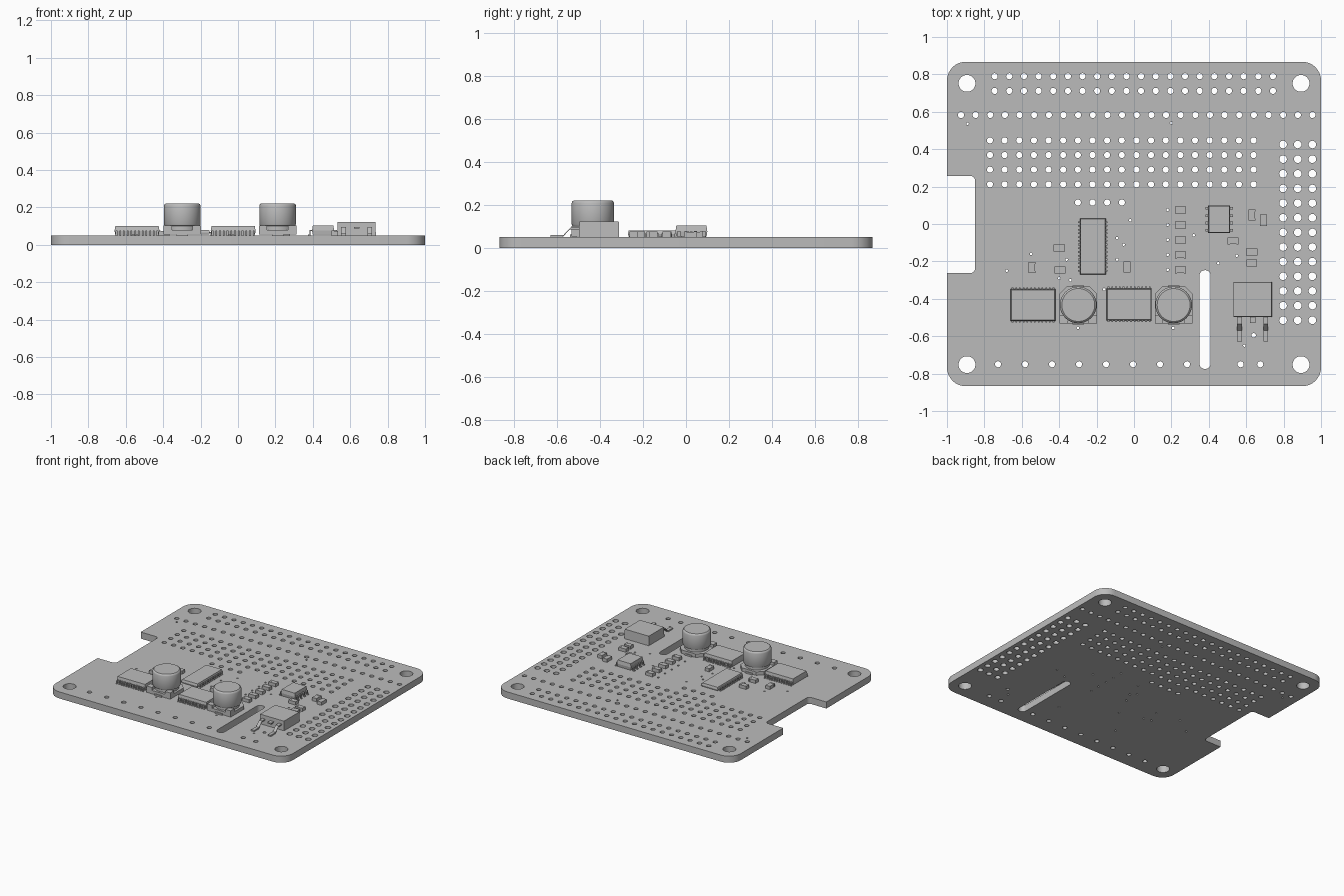
import bpy, bmesh, math
from mathutils import Vector, Matrix

cube = bpy.data.objects.get("Cube")
if cube:
    bpy.data.objects.remove(cube, do_unlink=True)

grey = bpy.data.materials.new("plain grey")
grey.use_nodes = True
grey.diffuse_color = (0.5, 0.5, 0.5, 1)
grey.node_tree.nodes["Principled BSDF"].inputs["Base Color"].default_value = grey.diffuse_color
TOP = 0.05  # upper face of the board


def link(name, mesh, matrix=None):
    mesh.materials.clear()
    mesh.materials.append(grey)
    obj = bpy.data.objects.new(name, mesh)
    bpy.context.collection.objects.link(obj)
    if matrix:
        obj.matrix_world = matrix
    return obj


def finish(name, bm, x=0, y=0, turn=0):
    bmesh.ops.recalc_face_normals(bm, faces=bm.faces)
    mesh = bpy.data.meshes.new(name)
    bm.to_mesh(mesh)
    bm.free()
    return link(name, mesh, Matrix.Translation((x, y, TOP)) @ Matrix.Rotation(turn, 4, "Z"))


def box(bm, x, y, z0, z1, w, d, taper=0):
    """Upright box between two heights, optionally narrower at the top."""
    verts = bmesh.ops.create_cube(bm, size=1)["verts"]
    for v in verts:
        inset = taper if v.co.z > 0 else 0
        v.co = (x + v.co.x * (w - inset), y + v.co.y * (d - inset), z1 if v.co.z > 0 else z0)


def prism(bm, points, offset):
    """Extrude a flat outline along an offset."""
    face = bm.faces.new([bm.verts.new(p) for p in points])
    new = bmesh.ops.extrude_face_region(bm, geom=[face])["geom"]
    bmesh.ops.translate(bm, verts=[g for g in new if isinstance(g, bmesh.types.BMVert)], vec=offset)


def smooth(obj):
    bpy.ops.object.select_all(action="DESELECT")
    obj.select_set(True)
    bpy.context.view_layer.objects.active = obj
    bpy.ops.object.shade_smooth_by_angle(angle=math.radians(35))


# ---------- circuit board ----------
def rounded(corners, steps=8):
    """Round the right-angled corners (x, y, radius) of an outline."""
    out = []
    for i, (x, y, r) in enumerate(corners):
        p = Vector((x, y))
        before = (Vector(corners[i - 1][:2]) - p).normalized()
        after = (Vector(corners[(i + 1) % len(corners)][:2]) - p).normalized()
        centre = p + (before + after) * r
        for k in range(steps + 1):
            a = math.pi / 2 * k / steps
            out.append(centre - after * r * math.cos(a) - before * r * math.sin(a))
    return out


def circle(x, y, r, sides=16):
    return [(x + r * math.cos(2 * math.pi * k / sides), y + r * math.sin(2 * math.pi * k / sides))
            for k in range(sides)]


def hole_grid(x, y, columns, rows=1, r=0.0165, pitch=0.0783):
    return [circle(x + c * pitch, y - row * pitch, r) for c in range(columns) for row in range(rows)]


R = 0.1
outline = rounded([(1, -0.867, R), (1, 0.867, R), (-1, 0.867, R), (-1, 0.257, 0.002),
                   (-0.85, 0.257, 0.025), (-0.85, -0.262, 0.025), (-1, -0.262, 0.002), (-1, -0.867, R)])
slot = rounded([(0.35, -0.775, 0.029), (0.41, -0.775, 0.029), (0.41, -0.247, 0.029), (0.35, -0.247, 0.029)])
loops = [outline, slot]
loops += [circle(sx * 0.893, sy * 0.752, 0.045, 32) for sx in (-1, 1) for sy in (-1, 1)]
loops += hole_grid(-0.745, 0.79, 20, 2)
loops += hole_grid(-0.925, 0.583, 25)
loops += hole_grid(-0.77, 0.447, 19, 4)
loops += hole_grid(-0.3, 0.115, 4)
loops += hole_grid(0.797, 0.425, 3, 13, r=0.0205)
loops += hole_grid(-0.727, -0.75, 8, pitch=0.1444)
loops += hole_grid(0.57, -0.75, 2, pitch=0.105)
loops += hole_grid(0.18, 0.075, 1, 5, r=0.007, pitch=0.08)
vias = [(-0.89, 0.535), (0.2, 0.54), (-0.02, 0.02), (0.32, -0.06), (-0.09, -0.075), (-0.055, -0.11),
        (-0.09, -0.19), (-0.55, -0.16), (-0.68, -0.25), (-0.36, -0.19), (-0.34, -0.3), (-0.4, -0.29),
        (-0.16, -0.35), (-0.3, -0.556), (0.21, -0.556), (0.45, -0.21), (0.55, -0.17), (0.59, -0.65)]
loops += [circle(x, y, 0.007, 10) for x, y in vias]
loops.append(circle(0.64, -0.595, 0.012))

curve = bpy.data.curves.new("board_outline", "CURVE")
curve.dimensions = "2D"
curve.fill_mode = "BOTH"
curve.extrude = TOP / 2
for loop in loops:
    spline = curve.splines.new("POLY")
    spline.points.add(len(loop) - 1)
    for point, p in zip(spline.points, loop):
        point.co = (p[0], p[1], 0, 1)
    spline.use_cyclic_u = True
helper = bpy.data.objects.new("board_outline", curve)
bpy.context.collection.objects.link(helper)
bpy.context.view_layer.update()
mesh = bpy.data.meshes.new_from_object(helper.evaluated_get(bpy.context.evaluated_depsgraph_get()))
bpy.data.objects.remove(helper, do_unlink=True)
bm = bmesh.new()
bm.from_mesh(mesh)
bmesh.ops.remove_doubles(bm, verts=bm.verts, dist=0.00005)
bmesh.ops.translate(bm, verts=bm.verts, vec=(0, 0, -TOP / 2))
for f in bm.faces:
    f.smooth = False
smooth(finish("circuit_board", bm))


# ---------- chips with rows of bent pins ----------
def chip(name, x, y, length, width, span, height, pins, pitch, pin_width, turn=0):
    bm = bmesh.new()
    mid = height * 0.5
    box(bm, 0, 0, mid, height, length, width, 0.008)
    box(bm, 0, 0, 0.004, mid, length - 0.006, width - 0.006, -0.006)
    for side in (-1, 1):
        for i in range(pins):
            px = (i - (pins - 1) / 2) * pitch
            reach = (span - width) / 2
            box(bm, px, side * (width / 2 + reach * 0.2), mid - 0.003, mid + 0.003, pin_width, reach * 0.8)
            box(bm, px, side * (width / 2 + reach * 0.5), 0, mid + 0.003, pin_width, reach * 0.3)
            box(bm, px, side * (width / 2 + reach * 0.7), 0, 0.005, pin_width, reach * 0.6)
    finish(name, bm, x, y, turn)


chip("left_driver_chip", -0.54, -0.433, 0.24, 0.17, 0.2, 0.049, 12, 0.02, 0.009)
chip("right_driver_chip", -0.026, -0.43, 0.24, 0.17, 0.2, 0.049, 12, 0.02, 0.009)
chip("controller_chip", -0.22, -0.12, 0.3, 0.138, 0.168, 0.03, 14, 0.02, 0.009, math.pi / 2)
chip("small_chip", 0.455, 0.025, 0.148, 0.118, 0.163, 0.053, 4, 0.039, 0.014, math.pi / 2)


# ---------- round can capacitors ----------
def capacitor(name, x, y):
    bm = bmesh.new()
    h, c = 0.1, 0.04
    base = [(-h, -h), (h, -h), (h, h - c), (h - c, h), (c - h, h), (-h, h - c)]
    prism(bm, [(px, py, 0.004) for px, py in base], (0, 0, 0.026))
    for side in (-1, 1):
        box(bm, side * 0.078, -0.078, 0.03, 0.052, 0.044, 0.044)
        box(bm, 0, side * 0.09, 0, 0.012, 0.06, 0.03)
    finish(name + "_base", bm, x, y)
    # lathed can with a rounded top and a crimped neck
    profile = [(0, 0.02), (0.085, 0.02), (0.085, 0.05), (0.094, 0.052), (0.098, 0.06),
               (0.098, 0.158), (0.095, 0.166), (0.088, 0.171), (0, 0.171)]
    bm = bmesh.new()
    verts = [bm.verts.new((r, 0, z)) for r, z in profile]
    edges = [bm.edges.new(pair) for pair in zip(verts, verts[1:])]
    bmesh.ops.spin(bm, geom=verts + edges, axis=(0, 0, 1), angle=math.tau, steps=48)
    bmesh.ops.remove_doubles(bm, verts=bm.verts, dist=0.0001)
    smooth(finish(name + "_can", bm, x, y))


capacitor("left_capacitor", -0.298, -0.433)
capacitor("right_capacitor", 0.212, -0.433)

# ---------- power regulator ----------
bm = bmesh.new()
box(bm, 0, 0, 0, 0.072, 0.206, 0.187, 0.004)
box(bm, 0, -0.108, 0.036, 0.046, 0.03, 0.035)
path = [(-0.09, 0.046), (-0.13, 0.046), (-0.165, 0.01), (-0.225, 0.01),
        (-0.225, 0), (-0.17, 0), (-0.135, 0.036), (-0.09, 0.036)]
for side in (-1, 1):
    prism(bm, [(side * 0.07 - 0.0125, py, pz) for py, pz in path], (0.025, 0, 0))
finish("power_regulator", bm, 0.634, -0.404)


# ---------- small resistors and capacitors ----------
def passive(name, x, y, upright=False, length=0.06):
    bm = bmesh.new()
    box(bm, 0, 0, 0, 0.024, length * 0.6, 0.036)
    for side in (-1, 1):
        box(bm, side * length * 0.4, 0, 0, 0.025, length * 0.2, 0.037)
    finish(name, bm, x, y, math.pi / 2 if upright else 0)


for i in range(5):
    passive("column_resistor", 0.248, 0.075 - i * 0.08)
for x, y in [(0.53, -0.09), (0.63, -0.15), (-0.4, -0.128), (-0.396, -0.246)]:
    passive("flat_resistor", x, y)
for x, y in [(0.63, 0.048), (0.692, 0.02), (-0.546, -0.233), (-0.037, -0.23)]:
    passive("upright_resistor", x, y, True)
passive("indicator_light", 0.63, -0.208, length=0.055)
